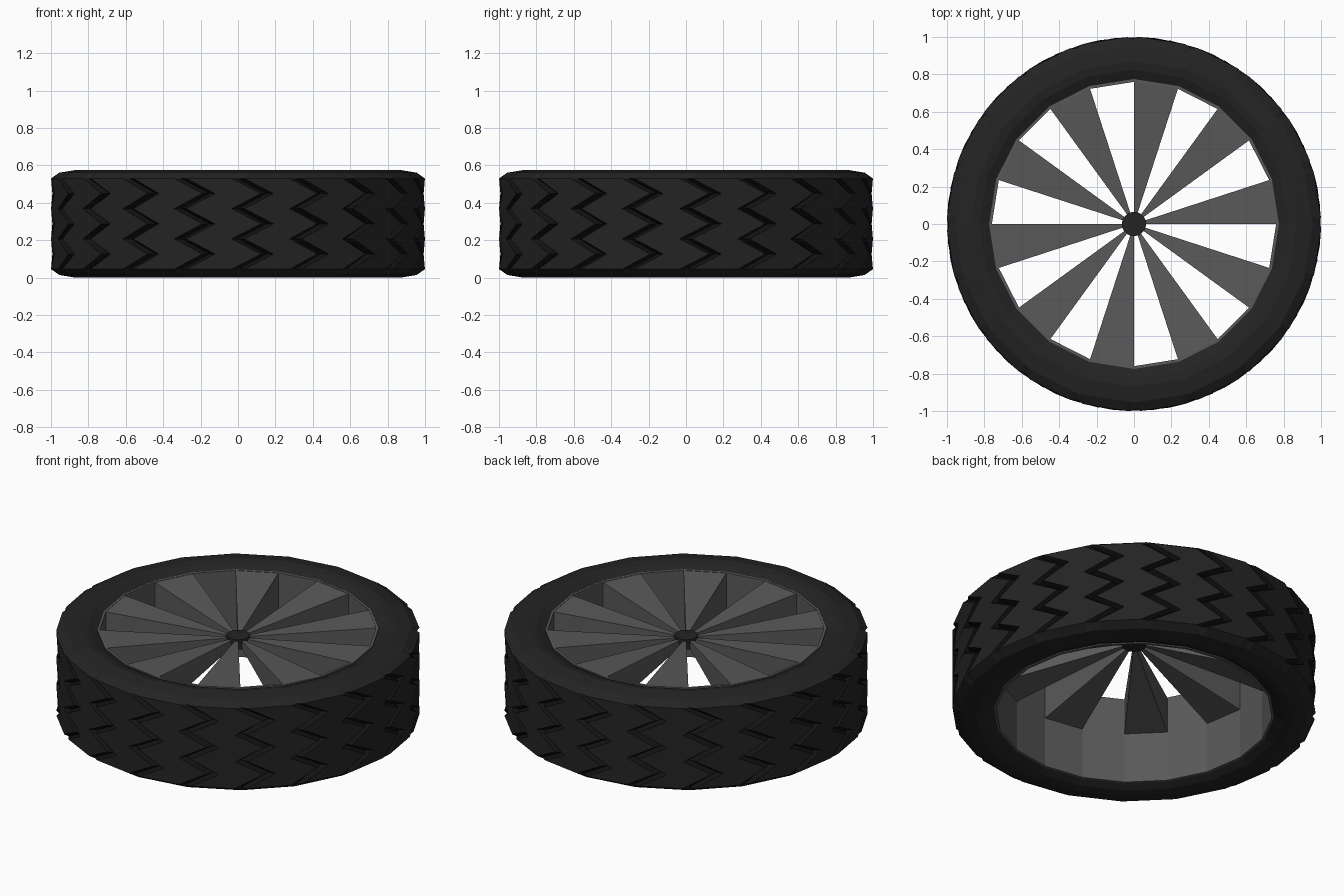
import bpy, bmesh, math

if "Cube" in bpy.data.objects:
    bpy.data.objects.remove(bpy.data.objects["Cube"])

N = 20                      # sides of the wheel
SEG = 2 * math.pi / N


def material(name, v):
    m = bpy.data.materials.new(name)
    m.diffuse_color = (v, v, v, 1)
    m.use_nodes = True
    m.node_tree.nodes["Principled BSDF"].inputs["Base Color"].default_value = m.diffuse_color
    return m


RUBBER = material("rubber black", 0.017)
GROOVE = material("groove black", 0.006)
METAL = material("dark grey metal", 0.10)


def finish(bm, name, mats):
    bmesh.ops.recalc_face_normals(bm, faces=bm.faces[:])
    me = bpy.data.meshes.new(name)
    bm.to_mesh(me)
    bm.free()
    for m in mats:
        me.materials.append(m)
    ob = bpy.data.objects.new(name, me)
    bpy.context.collection.objects.link(ob)
    return ob


def polar(r, a, z):
    return (r * math.cos(a), r * math.sin(a), z)


def chord(r, a):
    """Radius at angle a on a flat-sided polygon of corner radius r."""
    t = (a % SEG) - SEG / 2
    return r * math.cos(SEG / 2) / math.cos(t)


def bridge(bm, rings):
    """Closed loop of rings; returns faces as (ring index, column, face)."""
    out = []
    for i, ra in enumerate(rings):
        rb = rings[(i + 1) % len(rings)]
        n = len(ra)
        for j in range(n):
            k = (j + 1) % n
            out.append((i, j, bm.faces.new((ra[j], ra[k], rb[k], rb[j]))))
    return out


# Tyre: zigzag tread rows with V grooves, rounded shoulders, inner lip
def build_tyre():
    bm = bmesh.new()
    rings = []
    cols = [0.0, 0.11, 0.89]          # groove bottom, block start, block end

    def plain(r, z):
        ring = []
        for s in range(N):
            for c in cols:
                a = (s + c) * SEG
                ring.append(bm.verts.new(polar(chord(r, a), a, z)))
        rings.append(ring)

    H = 0.575
    plain(0.768, 0.035)
    plain(0.825, 0.008)
    plain(0.87, 0.0)
    plain(0.955, 0.014)
    first = len(rings)
    rows = 6
    for k in range(rows + 1):         # every other row is shifted half a side
        z = 0.045 + k * (H - 0.09) / rows
        shift = 0.5 * (k % 2)
        end = k in (0, rows)
        ring = []
        for s in range(N):
            for c in cols:
                r = (0.985 if end else 0.968) if c == 0 else 1.0
                ring.append(bm.verts.new(polar(r, (s + c + shift) * SEG, z)))
        rings.append(ring)
    plain(0.955, H - 0.014)
    plain(0.87, H)
    plain(0.825, H - 0.008)
    plain(0.768, H - 0.035)
    for i, j, f in bridge(bm, rings):
        if first <= i < first + rows and j % 3 != 1:
            f.material_index = 1
    finish(bm, "tyre", [RUBBER, GROOVE])


# Rim: thin flat-sided band inside the tyre
def build_rim():
    bm = bmesh.new()
    rings = [[bm.verts.new(polar(r, s * SEG, z)) for s in range(N)]
             for r, z in ((0.775, 0.025), (0.775, 0.55), (0.76, 0.55), (0.76, 0.025))]
    bridge(bm, rings)
    finish(bm, "rim", [METAL])


# Spokes: ten wedges, deep at the rim and thin at the hub
def build_spokes():
    bm = bmesh.new()
    for s in range(0, N, 2):
        a0, a1 = s * SEG, (s + 1) * SEG
        loops = []
        for r, zb, zt in ((0.03, 0.465, 0.50), (0.762, 0.33, 0.548)):
            loops.append([bm.verts.new(polar(r, a, z)) for a, z in
                          ((a0, zb), (a1, zb), (a1, zt), (a0, zt))])
        p, q = loops
        for j in range(4):
            k = (j + 1) % 4
            bm.faces.new((p[j], p[k], q[k], q[j]))
        bm.faces.new(p)
        bm.faces.new(q)
    finish(bm, "spokes", [METAL])


# Hub: small black cap in the middle
def build_hub():
    bm = bmesh.new()
    bmesh.ops.create_cone(bm, cap_ends=True, segments=N, radius1=0.065,
                          radius2=0.065, depth=0.06)
    bmesh.ops.translate(bm, verts=bm.verts[:], vec=(0, 0, 0.482))
    finish(bm, "hub", [RUBBER])


build_tyre()
build_rim()
build_spokes()
build_hub()
